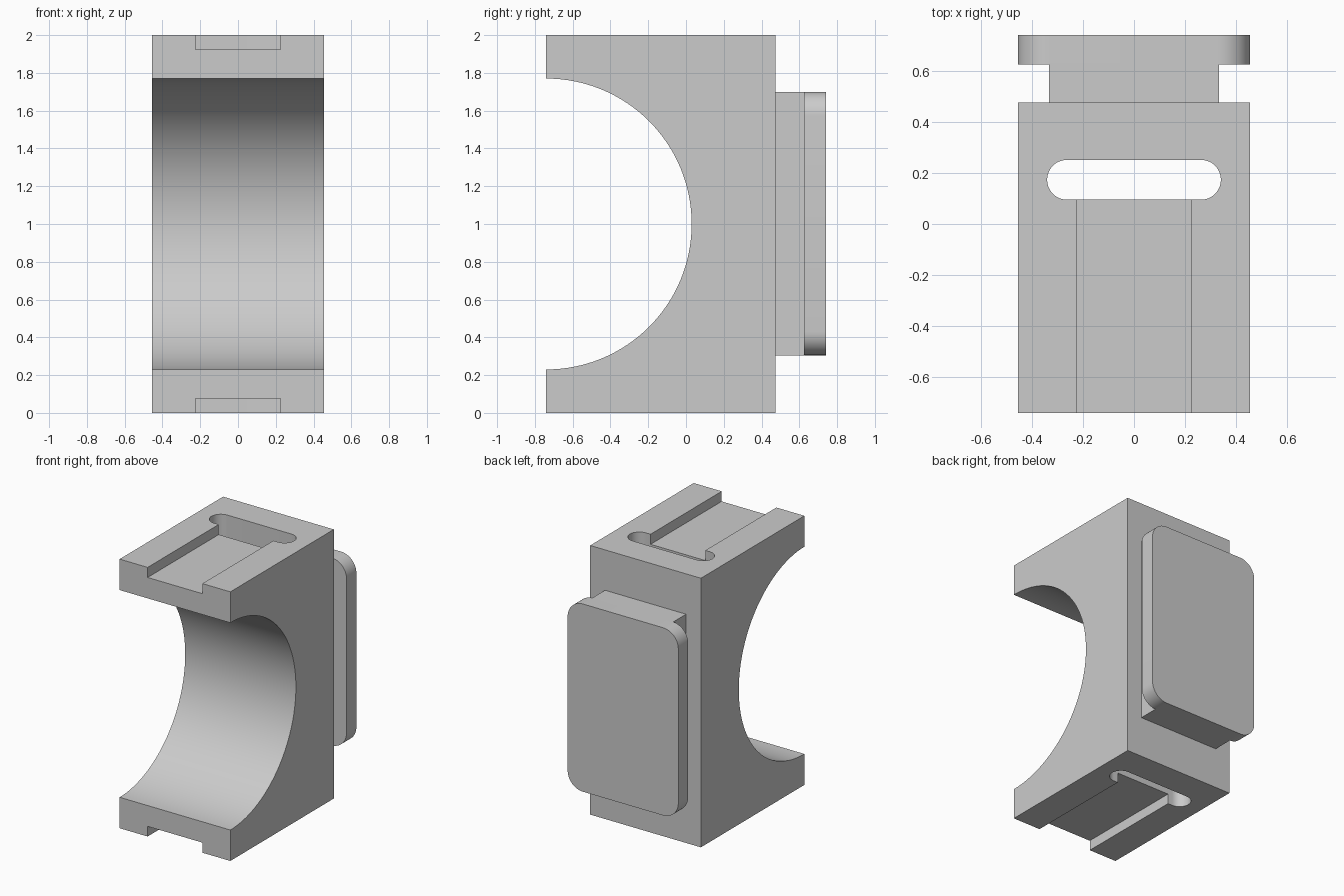
import bpy, bmesh
from math import sin, cos, pi, radians
from mathutils import Vector

if "Cube" in bpy.data.objects:
    bpy.data.objects.remove(bpy.data.objects["Cube"], do_unlink=True)

HALF_W = 0.455          # half width of body and plate
FRONT, BACK = -0.74, 0.475

grey = bpy.data.materials.new("plain grey")
grey.use_nodes = True
colour = (0.6, 0.6, 0.6, 1)
grey.diffuse_color = colour
grey.node_tree.nodes["Principled BSDF"].inputs["Base Color"].default_value = colour


def prism(name, outline, offset):
    """Extrude a closed 3D outline along an offset vector."""
    bm = bmesh.new()
    face = bm.faces.new([bm.verts.new(p) for p in outline])
    new = bmesh.ops.extrude_face_region(bm, geom=[face])["geom"]
    moved = [v for v in new if isinstance(v, bmesh.types.BMVert)]
    bmesh.ops.translate(bm, verts=moved, vec=Vector(offset))
    bmesh.ops.recalc_face_normals(bm, faces=bm.faces)
    mesh = bpy.data.meshes.new(name)
    bm.to_mesh(mesh)
    bm.free()
    mesh.materials.append(grey)
    obj = bpy.data.objects.new(name, mesh)
    bpy.context.collection.objects.link(obj)
    return obj


def box(name, x, y, z):
    outline = [(x[0], y[0], z[0]), (x[1], y[0], z[0]), (x[1], y[1], z[0]), (x[0], y[1], z[0])]
    return prism(name, outline, (0, 0, z[1] - z[0]))


def rounded_rect(half_u, half_v, r, steps=12):
    """Outline of a rectangle with round corners, centred on the origin."""
    points = []
    for k, (su, sv) in enumerate([(1, 1), (-1, 1), (-1, -1), (1, -1)]):
        for i in range(steps + 1):
            a = (k + i / steps) * pi / 2
            points.append((su * (half_u - r) + r * cos(a), sv * (half_v - r) + r * sin(a)))
    return points


def cut(obj, cutters):
    """Subtract the cutters, bake the result and remove the cutters."""
    for c in cutters:
        c.hide_render = True
        mod = obj.modifiers.new("cut", "BOOLEAN")
        mod.operation, mod.solver, mod.object = "DIFFERENCE", "EXACT", c
    bpy.context.view_layer.update()
    result = obj.evaluated_get(bpy.context.evaluated_depsgraph_get())
    mesh = bpy.data.meshes.new_from_object(result)
    obj.modifiers.clear()
    obj.data = mesh
    for c in cutters:
        bpy.data.objects.remove(c, do_unlink=True)


# Clamp body: block profile with a half-round bore open to the front
bore, steps = 0.77, 64
profile = [(-HALF_W, FRONT, 0), (-HALF_W, BACK, 0), (-HALF_W, BACK, 2), (-HALF_W, FRONT, 2)]
for i in range(steps + 1):
    a = pi / 2 - pi * i / steps
    profile.append((-HALF_W, FRONT + bore * cos(a), 1 + bore * sin(a)))
body = prism("clamp_body", profile, (2 * HALF_W, 0, 0))

# Strap slot right through, and shallow strap grooves above and below
slot_y = 0.173
slot = [(u, v + slot_y, -0.1) for u, v in rounded_rect(0.34, 0.078, 0.0775)]
cut(body, [
    prism("slot_cutter", slot, (0, 0, 2.2)),
    box("top_groove_cutter", (-0.225, 0.225), (FRONT - 0.1, slot_y), (1.925, 2.1)),
    box("bottom_groove_cutter", (-0.225, 0.225), (FRONT - 0.1, slot_y), (-0.1, 0.075)),
])

# Mounting neck and round-cornered plate at the back
neck = box("mount_neck", (-0.333, 0.333), (BACK - 0.01, 0.63), (0.305, 1.7))
plate_outline = [(u, 0.625, v + 1.0025) for u, v in rounded_rect(HALF_W, 0.6975, 0.125)]
plate = prism("mount_plate", plate_outline, (0, 0.115, 0))

# Smooth curved walls, sharp edges kept
bpy.ops.object.select_all(action="DESELECT")
for obj in (body, neck, plate):
    obj.select_set(True)
bpy.context.view_layer.objects.active = body
bpy.ops.object.shade_smooth_by_angle(angle=radians(30))
